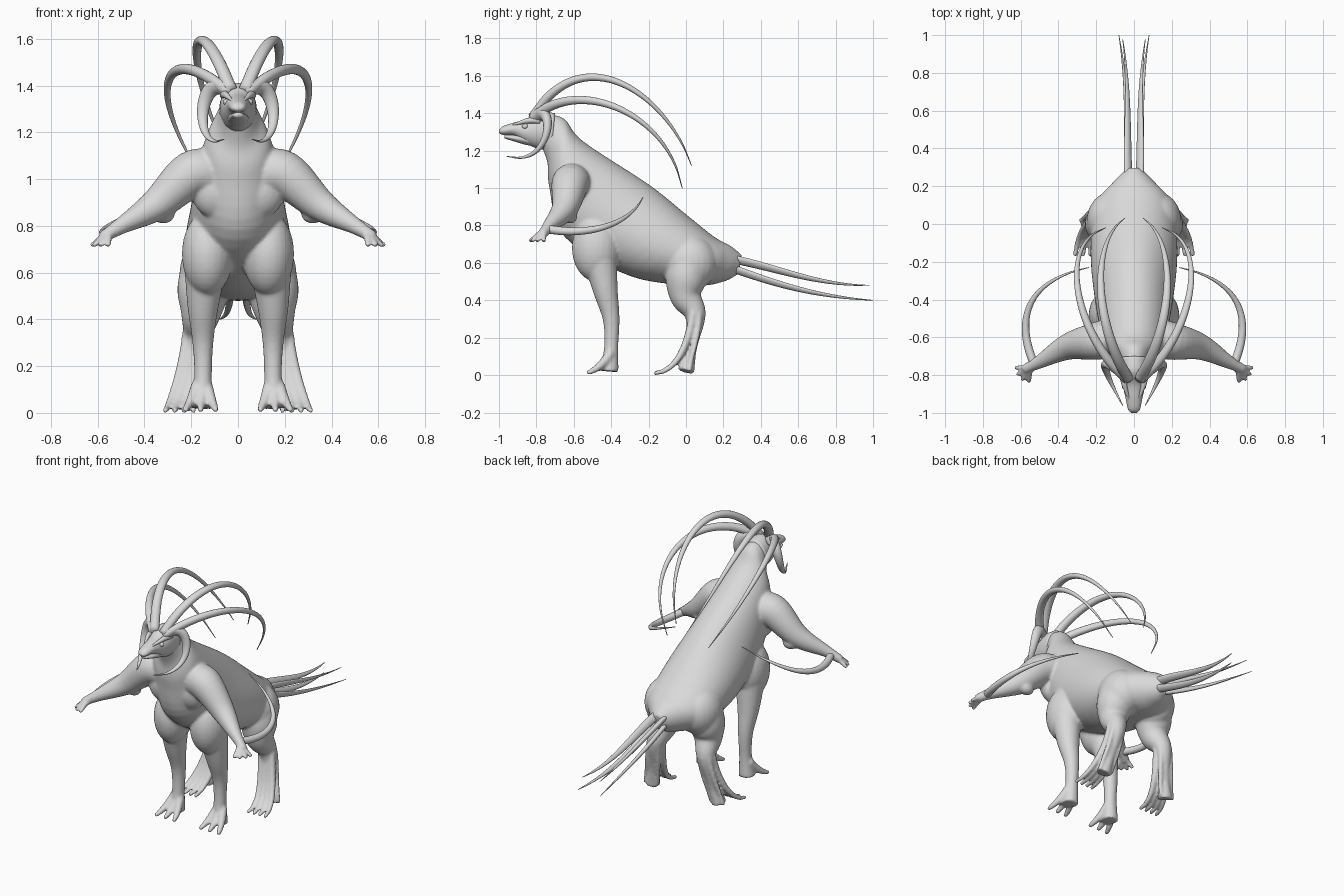
import bpy, bmesh, math
from mathutils import Vector

cube = bpy.data.objects.get("Cube")
if cube:
    bpy.data.objects.remove(cube, do_unlink=True)

COLOUR = (0.7, 0.7, 0.7, 1)
grey = bpy.data.materials.new("clay grey")
grey.use_nodes = True
grey.diffuse_color = COLOUR
grey.node_tree.nodes["Principled BSDF"].inputs["Base Color"].default_value = COLOUR


# ---- helpers ----
def resample(rows, steps=6):
    """Smooth curve passing through rows of equal length."""
    rows = [Vector(row) for row in rows]
    rows = [rows[0] * 2 - rows[1]] + rows + [rows[-1] * 2 - rows[-2]]
    smooth = []
    for a, b, c, d in zip(rows, rows[1:], rows[2:], rows[3:]):
        for step in range(steps):
            t = step / steps
            smooth.append(b + (c - a) * (t / 2)
                          + (a * 2 - b * 5 + c * 4 - d) * (t * t / 2)
                          + (b * 3 - a - c * 3 + d) * (t ** 3 / 2))
    return smooth + [rows[-2]]


def sweep(start, pull, push, end, radius, tip=0.002):
    """Bezier path whose radius tapers from radius to tip."""
    points = [Vector(p) for p in (start, pull, push, end)]
    rows, count = [], 10
    for step in range(count + 1):
        t = step / count
        weights = ((1 - t) ** 3, 3 * t * (1 - t) ** 2, 3 * t * t * (1 - t), t ** 3)
        place = sum((p * w for p, w in zip(points, weights)), Vector((0, 0, 0)))
        rows.append((*place, tip + (radius - tip) * (1 - t ** 1.5)))
    return rows


def loft(bm, rings, sides):
    """Skin elliptical rings given as centre and two half axes."""
    turns = [math.tau * i / sides for i in range(sides)]
    loops = [[bm.verts.new(centre + u * math.cos(a) + v * math.sin(a)) for a in turns]
             for centre, u, v in rings]
    faces = [bm.faces.new((low[i], low[i - 1], high[i - 1], high[i]))
             for low, high in zip(loops, loops[1:]) for i in range(sides)]
    faces += [bm.faces.new(loops[0]), bm.faces.new(loops[-1])]
    bmesh.ops.recalc_face_normals(bm, faces=faces)


def slices(bm, rows, sides=64):
    """Central form; rows hold top y, top z, bottom y, bottom z, half width."""
    rings = []
    for top_y, top_z, low_y, low_z, width in resample(rows):
        top, low = Vector((0, top_y, top_z)), Vector((0, low_y, low_z))
        rings.append(((top + low) / 2, Vector((width, 0, 0)), (top - low) / 2))
    loft(bm, rings, sides)


def tube(bm, rows, side, flat=1.0, sides=16):
    """Limb or horn; rows hold x, y, z, radius and are mirrored by side."""
    rows = resample(rows)
    places = [Vector((row[0] * side, row[1], row[2])) for row in rows]
    rings, u = [], Vector((side, 0.5, 1))
    for i, place in enumerate(places):
        ahead, behind = places[min(i + 1, len(places) - 1)], places[max(i - 1, 0)]
        along = (ahead - behind).normalized()
        u = (u - along * u.dot(along)).normalized()
        radius = max(rows[i][3], 0.001)
        rings.append((place, u * radius, along.cross(u) * radius * flat))
    loft(bm, rings, sides)


def ball(bm, centre, size, side):
    """Ellipsoid for muscles and eyes."""
    centre = Vector((centre[0] * side, centre[1], centre[2]))
    made = bmesh.ops.create_uvsphere(bm, u_segments=24, v_segments=16, radius=1)
    bmesh.ops.scale(bm, vec=size, verts=made["verts"])
    bmesh.ops.translate(bm, vec=centre, verts=made["verts"])


def finish(name, bm):
    mesh = bpy.data.meshes.new(name)
    bm.to_mesh(mesh)
    bm.free()
    mesh.materials.append(grey)
    for face in mesh.polygons:
        face.use_smooth = True
    obj = bpy.data.objects.new(name, mesh)
    bpy.context.collection.objects.link(obj)
    return obj


def tapered(name, path, side, flat=1.0):
    bm = bmesh.new()
    tube(bm, path, side, flat)
    finish(name, bm)


# ---- body: trunk, limbs and digits fused into one skin ----
skin = bmesh.new()
slices(skin, [(-.76, 1.4, -.77, 1.22, .06), (-.65, 1.37, -.74, 1.13, .09),
              (-.55, 1.25, -.73, 1, .15), (-.2, 1.02, -.65, .74, .2),
              (0, .86, -.3, .53, .23), (.15, .74, .05, .48, .2),
              (.24, .69, .2, .5, .11), (.3, .64, .28, .54, .04)])

for side in (-1, 1):
    ball(skin, (.09, -.62, .95), (.11, .08, .12), side)     # chest muscle
    ball(skin, (.13, -.48, .68), (.11, .13, .18), side)     # front thigh
    ball(skin, (.12, .02, .6), (.13, .15, .15), side)       # haunch
    ball(skin, (.32, -.62, .85), (.05, .04, .04), side)     # elbow

    # front leg with three toes
    tube(skin, [(.14, -.46, .62, .09), (.15, -.43, .45, .066), (.15, -.4, .3, .045),
                (.15, -.4, .15, .038), (.155, -.41, .02, .05)], side, sides=24)
    for k in (-1, 0, 1):
        tube(skin, sweep((.155 + k / 50, -.4, .12), (.155 + k / 25, -.45, .05),
                         (.16 + k / 18, -.48, .03), (.16 + k / 15, -.53, .01), .026, .012), side)

    # rear leg with tendons running down into four toes and the heel
    tube(skin, [(.14, .02, .65, .1), (.15, 0, .52, .11), (.16, 0, .42, .085),
                (.18, .05, .32, .056), (.21, .03, .15, .03), (.24, 0, .02, .045)], side, sides=24)
    for k in (-1.5, -.5, .5, 1.5):
        tube(skin, sweep((.18 + k / 40, .04, .34), (.2 + k / 38, .01, .15),
                         (.25 + k / 28, -.05, .02), (.25 + k / 25, -.17, .01), .022, .012), side)
        tube(skin, sweep((.18 + k / 40, .07, .33), (.2 + k / 40, .07, .2),
                         (.22 + k / 35, .02, .1), (.24 + k / 35, .02, .02), .016, .012), side)

    # arm with fingers fanned around the wrist
    tube(skin, [(.1, -.6, 1.02, .1), (.2, -.62, 1.02, .1), (.35, -.65, .89, .07),
                (.5, -.73, .8, .036), (.58, -.77, .75, .025)], side, sides=24)
    for finger in range(4):
        x, y = math.cos(finger / 2), -math.sin(finger / 2)
        path = [(.55 + x * reach, -.76 + y * reach, .77 - reach * .7, .019 - reach / 10)
                for reach in (0, .03, .06, .08)]
        tube(skin, path, side)

body = finish("body", skin)
remesh = body.modifiers.new("Fuse", "REMESH")
remesh.mode = "VOXEL"
remesh.voxel_size = 0.008
remesh.use_smooth_shade = True
soften = body.modifiers.new("Soften", "SMOOTH")
soften.factor = 0.5
soften.iterations = 8

# ---- head: skull running into the snout, and a lower jaw ----
head = bmesh.new()
slices(head, [(-.7, 1.4, -.72, 1.2, .08), (-.78, 1.41, -.79, 1.21, .075),
              (-.85, 1.37, -.86, 1.24, .06), (-.92, 1.35, -.92, 1.28, .045),
              (-.98, 1.33, -.98, 1.285, .032), (-1, 1.31, -1, 1.295, .015)])
finish("head", head)

jaw = bmesh.new()
slices(jaw, [(-.78, 1.3, -.78, 1.22, .04), (-.85, 1.29, -.85, 1.23, .045),
             (-.92, 1.285, -.92, 1.25, .036), (-.97, 1.285, -.97, 1.265, .022)])
finish("lower_jaw", jaw)

for side, label in ((-1, "right_"), (1, "left_")):
    # brow and eye
    tapered(label + "brow", sweep((.06, -.78, 1.36), (.06, -.85, 1.37),
                                  (.04, -.88, 1.35), (.02, -.95, 1.33), .018), side)
    eye = bmesh.new()
    ball(eye, (.05, -.86, 1.33), (.014, .016, .014), side)
    finish(label + "eye", eye)

    # three pairs of horns
    tapered(label + "upper_horn", sweep((.03, -.82, 1.38), (.2, -.55, 1.82),
                                        (.24, -.1, 1.5), (.05, .03, 1.12), .029), side, 0.85)
    tapered(label + "outer_horn", sweep((.04, -.82, 1.37), (.3, -.6, 1.6),
                                        (.42, -.1, 1.42), (.15, -.02, 1), .027), side, 0.9)
    tapered(label + "curled_horn", sweep((.03, -.81, 1.37), (.17, -.7, 1.5),
                                         (.2, -.7, 1.1), (.06, -.96, 1.17), .038), side, 0.8)

    # blade sweeping back from the forearm
    tapered(label + "forearm_blade", sweep((.53, -.74, .78), (.63, -.5, .74),
                                           (.57, -.3, .81), (.24, -.23, .95), .023), side)

    # tail strands
    tapered(label + "upper_tail_strand", sweep((.03, .25, .62), (.04, .5, .57),
                                               (.02, .7, .48), (.06, .98, .48), .027), side, 0.6)
    tapered(label + "lower_tail_strand", sweep((.03, .25, .57), (.04, .5, .48),
                                               (.03, .7, .42), (.08, 1, .4), .025), side, 0.6)
